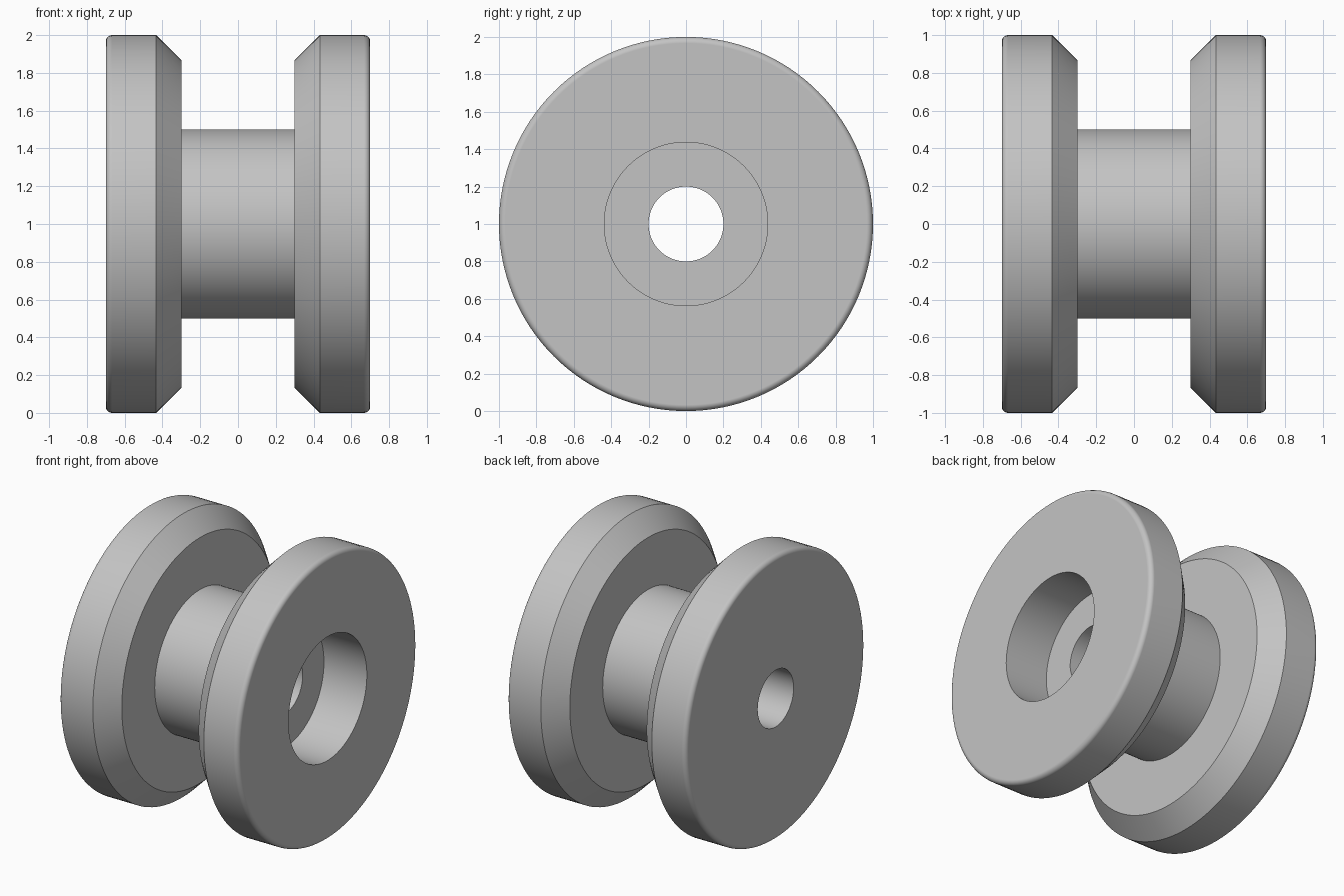
import bpy, bmesh, math
from mathutils import Vector, Matrix

old = bpy.data.objects.get("Cube")
if old:
    bpy.data.objects.remove(old)

AXIS_HEIGHT = 1.0
SEGMENTS = 128
RIM, HALF_WIDTH, HALF_GAP = 1.0, 0.7, 0.3
CHAMFER, FILLET = 0.133, 0.033
HUB, BORE, POCKET, POCKET_FLOOR = 0.5, 0.2, 0.437, 0.365

grey = bpy.data.materials.new("plain_grey")
grey.use_nodes = True
colour = (0.55, 0.55, 0.55, 1)
grey.diffuse_color = colour
grey.node_tree.nodes["Principled BSDF"].inputs["Base Color"].default_value = colour


def flange_profile(side):
    """Half profile (x, radius) from the hub outward to the rounded outer rim."""
    points = [(HALF_GAP, HUB), (HALF_GAP, RIM - CHAMFER), (HALF_GAP + CHAMFER, RIM)]
    for i in range(7):
        a = math.pi / 2 * i / 6
        points.append((HALF_WIDTH - FILLET + FILLET * math.sin(a),
                       RIM - FILLET + FILLET * math.cos(a)))
    return [(side * x, r) for x, r in points]


# Closed lathe profile: flanges and hub outside, bore and pocket inside
profile = flange_profile(-1)[::-1] + flange_profile(1)
profile += [(HALF_WIDTH, POCKET), (POCKET_FLOOR, POCKET),
            (POCKET_FLOOR, BORE), (-HALF_WIDTH, BORE)]

bm = bmesh.new()
verts = [bm.verts.new((x, 0, r)) for x, r in profile]
edges = [bm.edges.new((verts[i - 1], v)) for i, v in enumerate(verts)]
bmesh.ops.spin(bm, geom=verts + edges, cent=Vector(), axis=Vector((1, 0, 0)),
               angle=math.tau, steps=SEGMENTS, use_merge=True)
bmesh.ops.remove_doubles(bm, verts=bm.verts, dist=0.0001)
bmesh.ops.recalc_face_normals(bm, faces=bm.faces)
bmesh.ops.transform(bm, matrix=Matrix.Translation((0, 0, AXIS_HEIGHT)), verts=bm.verts)

mesh = bpy.data.meshes.new("spool_roller")
bm.to_mesh(mesh)
bm.free()
mesh.materials.append(grey)
roller = bpy.data.objects.new("spool_roller", mesh)
bpy.context.collection.objects.link(roller)

# Smooth round surfaces, crisp corners, flat end faces
bpy.ops.object.select_all(action="DESELECT")
roller.select_set(True)
bpy.context.view_layer.objects.active = roller
bpy.ops.object.shade_smooth_by_angle(angle=math.radians(30))
weighted = roller.modifiers.new("flat_ends", "WEIGHTED_NORMAL")
weighted.keep_sharp = True
